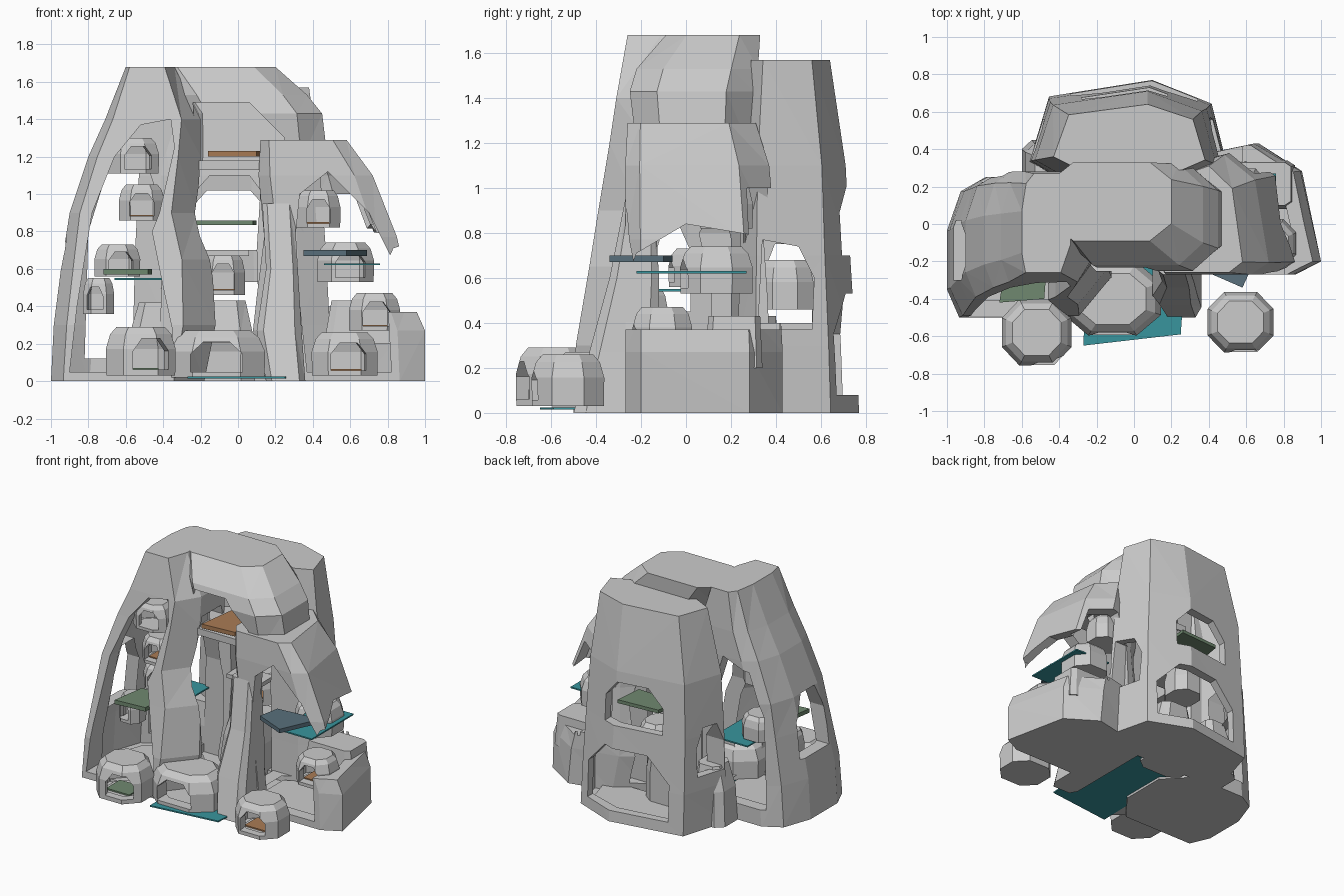
import bpy, bmesh, math
from mathutils import Matrix, Vector
from mathutils.bvhtree import BVHTree

if "Cube" in bpy.data.objects:
    bpy.data.objects.remove(bpy.data.objects["Cube"])


def finish(name, bm):
    bmesh.ops.recalc_face_normals(bm, faces=bm.faces[:])
    me = bpy.data.meshes.new(name)
    bm.to_mesh(me)
    bm.free()
    ob = bpy.data.objects.new(name, me)
    bpy.context.collection.objects.link(ob)
    return ob


def octagon(a, b):
    return [(a, 0), (1 - a, 0), (1, b), (1, 1 - b), (1 - a, 1), (a, 1), (0, 1 - b), (0, b)]


def loft(name, rings, plan):
    """Closed rock: unit plan outline fitted to each ring (z, x0, x1, y0, y1)."""
    bm = bmesh.new()
    n = len(plan)
    loops = [[bm.verts.new((x0 + u * (x1 - x0), y0 + v * (y1 - y0), z)) for u, v in plan]
             for z, x0, x1, y0, y1 in rings]
    for lo, hi in zip(loops, loops[1:]):
        for i in range(n):
            j = (i + 1) % n
            bm.faces.new((lo[i], lo[j], hi[j], hi[i]))
    bm.faces.new(loops[0])
    bm.faces.new(loops[-1])
    bmesh.ops.recalc_face_normals(bm, faces=bm.faces[:])
    bmesh.ops.triangulate(bm, faces=bm.faces[:])
    return finish(name, bm)


def prism(axis, a0, a1, pts):
    """Arch cutter: profile of (u, z) extruded along x or y."""
    bm = bmesh.new()
    ends = [[bm.verts.new((u, a, z) if axis == 'y' else (a, u, z)) for u, z in pts]
            for a in (a0, a1)]
    n = len(pts)
    for i in range(n):
        j = (i + 1) % n
        bm.faces.new((ends[0][i], ends[0][j], ends[1][j], ends[1][i]))
    for e in ends:
        bm.faces.new(e)
    return finish("cutter", bm)


def cut(ob, cutter):
    m = ob.modifiers.new("cut", 'BOOLEAN')
    m.operation, m.solver, m.object = 'DIFFERENCE', 'EXACT', cutter
    bpy.context.view_layer.update()
    dg = bpy.context.evaluated_depsgraph_get()
    me = bpy.data.meshes.new_from_object(ob.evaluated_get(dg))
    ob.modifiers.clear()
    ob.data = me
    bpy.data.objects.remove(cutter)


def shell(name, rings, t, floor, cutters, plan):
    """Rock shell: hollowed, pierced by arches, inner skin removed (floor kept)."""
    ob = loft(name, rings, plan)
    inner = [[z, x0 + t, x1 - t, y0 + t, y1 - t] for z, x0, x1, y0, y1 in rings]
    inner[0][0] = floor
    inner[-1][0] -= t * 0.8
    hollow = loft("hollow", inner, plan)
    bm = bmesh.new()
    bm.from_mesh(hollow.data)
    tree = BVHTree.FromBMesh(bm)
    bm.free()
    for k in [hollow] + cutters:
        cut(ob, k)
    bm = bmesh.new()
    bm.from_mesh(ob.data)
    bm.normal_update()
    dead = [f for f in bm.faces if f.normal.z < 0.7
            and tree.find_nearest(f.calc_center_median())[3] < 1e-4]
    bmesh.ops.delete(bm, geom=dead, context='FACES')
    bm.to_mesh(ob.data)
    bm.free()


def slab(name, pts, z0, z1, color=None):
    ob = loft(name, [(z0, 0, 1, 0, 1), (z1, 0, 1, 0, 1)], pts)
    if color:
        ob.data.materials.append(color)


def mat(name, rgb):
    m = bpy.data.materials.new(name)
    m.diffuse_color = (*rgb, 1)
    m.use_nodes = True
    m.node_tree.nodes["Principled BSDF"].inputs["Base Color"].default_value = m.diffuse_color
    return m


def rect(x0, x1, y0, y1):
    return [(x0, y0), (x1, y0), (x1, y1), (x0, y1)]


def arch(u0, u1, z0, z1):
    w, h = u1 - u0, z1 - z0
    return [(u0, z0), (u1, z0), (u1, z0 + .6 * h), (u1 - .25 * w, z1),
            (u0 + .25 * w, z1), (u0, z0 + .6 * h)]


teal = mat("water", (0.04, 0.3, 0.34))
green = mat("moss", (0.16, 0.25, 0.16))
orange = mat("clay", (0.4, 0.2, 0.09))
blue = mat("slate", (0.1, 0.16, 0.2))

# Left tower, open to the front, back and both sides
shell("left_tower", [
    (0, -1, -.18, -.5, .25), (.3, -.985, -.12, -.49, .25), (.65, -.94, -.14, -.43, .26),
    (.9, -.9, -.22, -.39, .27), (1.2, -.8, -.2, -.34, .28), (1.4, -.71, -.2, -.31, .28),
    (1.68, -.6, -.34, -.26, .27)], .09, .03, [
    prism('y', -.8, -.1, [(-.9, .05), (-.35, .05), (-.35, .27), (-.4, .5), (-.46, .8),
                          (-.42, .9), (-.34, 1.25), (-.36, 1.4), (-.52, 1.37),
                          (-.66, 1.2), (-.78, .9), (-.86, .4)]),
    prism('y', .0, .5, [(-.82, .12), (-.42, .12), (-.4, .9), (-.5, 1.2), (-.7, 1.12), (-.8, .8)]),
    prism('x', -1.2, -.72, arch(-.3, .02, .45, .9)),
    prism('x', -.42, .1, arch(-.25, .2, .06, 1.25))],
    [(.08, 0), (.8, 0), (1, .28), (1, .75), (.78, 1), (.25, 1), (.09, .9), (0, .62), (0, .2)])

# Right tower with its large side window
shell("right_tower", [
    (0, .15, 1, -.27, .43), (.27, .08, 1, -.27, .43), (.45, .1, .92, -.27, .42),
    (.77, .14, .85, -.27, .4), (1.1, .11, .72, -.27, .37), (1.29, .12, .58, -.26, .31)],
    .09, .03, [
    prism('y', -.5, -.08, [(.37, .05), (.82, .05), (.8, .42), (.84, .62), (.7, .9),
                           (.48, 1.12), (.33, 1.0), (.3, .7)]),
    prism('x', .58, 1.2, [(-.3, .37), (.42, .37), (.42, .77), (0, .84), (-.22, .71), (-.3, .5)]),
    prism('y', .15, .6, arch(.36, .74, .4, 1.0)),
    prism('x', 0, .35, arch(-.15, .3, .06, 1.05))],
    [(.1, 0), (.84, 0), (1, .1), (.88, .79), (.61, 1), (.24, .9), (0, .7), (0, .12)])

# Back tower with a pointed rear
shell("back_tower", [
    (0, -.56, .5, .22, .77), (.3, -.56, .49, .23, .755), (.7, -.55, .47, .24, .73),
    (1.1, -.53, .44, .25, .71), (1.57, -.43, .38, .29, .64)],
    .07, .03, [
    prism('y', .1, .42, [(-.25, .05), (.12, .05), (.1, .7), (.12, 1.02), (.06, 1.1),
                         (-.15, 1.1), (-.24, 1.0), (-.22, .6)]),
    prism('y', .5, .9, arch(-.28, .18, .7, 1.02)),
    prism('y', .5, .9, arch(-.34, .34, .08, .53)),
    prism('x', .2, .8, [(.32, .37), (.56, .37), (.57, .6), (.5, .74), (.34, .77)]),
    prism('x', -.8, -.3, arch(.34, .56, .4, .75))],
    [(.17, 0), (.85, 0), (1, .15), (.92, .77), (.62, 1), (.1, .84), (0, .2)])

# Crown bridging the towers
shell("crown", [
    (1.18, -.3, .48, -.22, .28), (1.43, -.3, .45, -.25, .3), (1.53, -.35, .37, -.22, .32),
    (1.68, -.44, .2, -.09, .33)], .09, 1.1, [
    prism('y', -.5, -.03, [(-.22, 1.1), (.24, 1.1), (.25, 1.3), (.06, 1.49), (-.24, 1.49)])],
    octagon(.18, .22))

# Pillar foot and inner rock terraces
loft("pillar_foot", [(0, .15, .36, -.5, -.14), (.27, .1, .34, -.43, -.12),
                     (.6, .15, .32, -.34, -.12), (.95, .13, .3, -.27, -.14)], octagon(.15, .15))
loft("rear_terrace", [(0, -.6, -.33, .2, .45), (.25, -.58, -.34, .2, .43),
                      (.42, -.53, -.36, .22, .4)], octagon(.2, .2))
loft("side_terrace", [(.2, .46, .86, .08, .34), (.43, .5, .84, .1, .33)], octagon(.1, .1))
loft("center_terrace", [(0, -.28, .09, .12, .4), (.25, -.25, .08, .14, .4),
                        (.43, -.2, .04, .18, .4)], octagon(.2, .2))
slab("center_ledge", rect(-.22, .06, .18, .34), .67, .7)
slab("crown_ledge", [(-.28, -.18), (.13, -.18), (.13, .28), (-.25, .28)], 1.13, 1.18)

# Small dwellings: x0, x1, y0, y1, z0, z1, door angle, floor colour
dwellings = [
    (-.71, -.33, -.76, -.4, .03, .29, 20, green), (.39, .75, -.69, -.36, .03, .26, 8, orange),
    (-.38, .15, -.6, -.2, .02, .27, 0, None), (.59, .87, -.24, .03, .27, .47, 5, orange),
    (.42, .73, -.03, .3, .53, .74, 10, None), (.31, .55, .06, .3, .82, 1.02, 0, orange),
    (-.64, -.39, -.28, -.04, .86, 1.05, 0, orange), (-.77, -.52, -.08, .16, .56, .73, 10, None),
    (-.83, -.66, -.26, -.08, .36, .55, -15, None), (-.7, -.42, -.3, -.08, 1.11, 1.3, 15, None),
    (-.2, .04, .31, .57, .46, .68, 0, orange)]
for n, (x0, x1, y0, y1, z0, z1, ang, col) in enumerate(dwellings):
    w, d, h = x1 - x0, y1 - y0, z1 - z0
    cx, cy = (x0 + x1) / 2, (y0 + y1) / 2
    rings = [(z0 + f * h, cx - s * w / 2, cx + s * w / 2, cy - s * d / 2, cy + s * d / 2)
             for f, s in ((0, .97), (.55, .98), (.85, .86), (1, .68))]
    door = prism('y', y0 - .2, cy - .02,
                 arch(cx - .26 * w, cx + .26 * w, z0 + .12 * h, z0 + .76 * h))
    pivot = Vector((cx, cy, 0))
    door.data.transform(Matrix.Translation(pivot) @ Matrix.Rotation(math.radians(ang), 4, 'Z')
                        @ Matrix.Translation(-pivot))
    shell("dwelling_%d" % n, rings, .15 * w, z0 + .1 * h, [door], octagon(.25, .28))
    if col:
        slab("dwelling_floor_%d" % n, rect(cx - .25 * w, cx + .25 * w, cy - .25 * d, cy + .2 * d),
             z0 + .11 * h, z0 + .15 * h, col)

# Water pools
slab("front_pool", [(-.27, -.65), (.25, -.59), (.27, -.3), (.15, .2), (-.25, .15)], .015, .025, teal)
slab("left_pool", rect(-.66, -.38, -.22, .22), .54, .55, teal)
slab("right_pool", rect(.46, .76, -.22, .27), .62, .63, teal)

# Coloured landing platforms
slab("left_platform", [(-.72, -.42), (-.48, -.4), (-.46, -.14), (-.68, -.16)], .57, .6, green)
slab("right_platform", [(.35, -.24), (.58, -.34), (.69, -.1), (.6, -.06), (.38, -.08)], .67, .7, blue)
slab("crown_platform", [(-.16, -.2), (.1, -.18), (.12, .08), (-.12, .1)], 1.2, 1.23, orange)
slab("back_platform", [(-.25, .46), (.08, .44), (.1, .66), (-.22, .64)], .835, .86, green)
